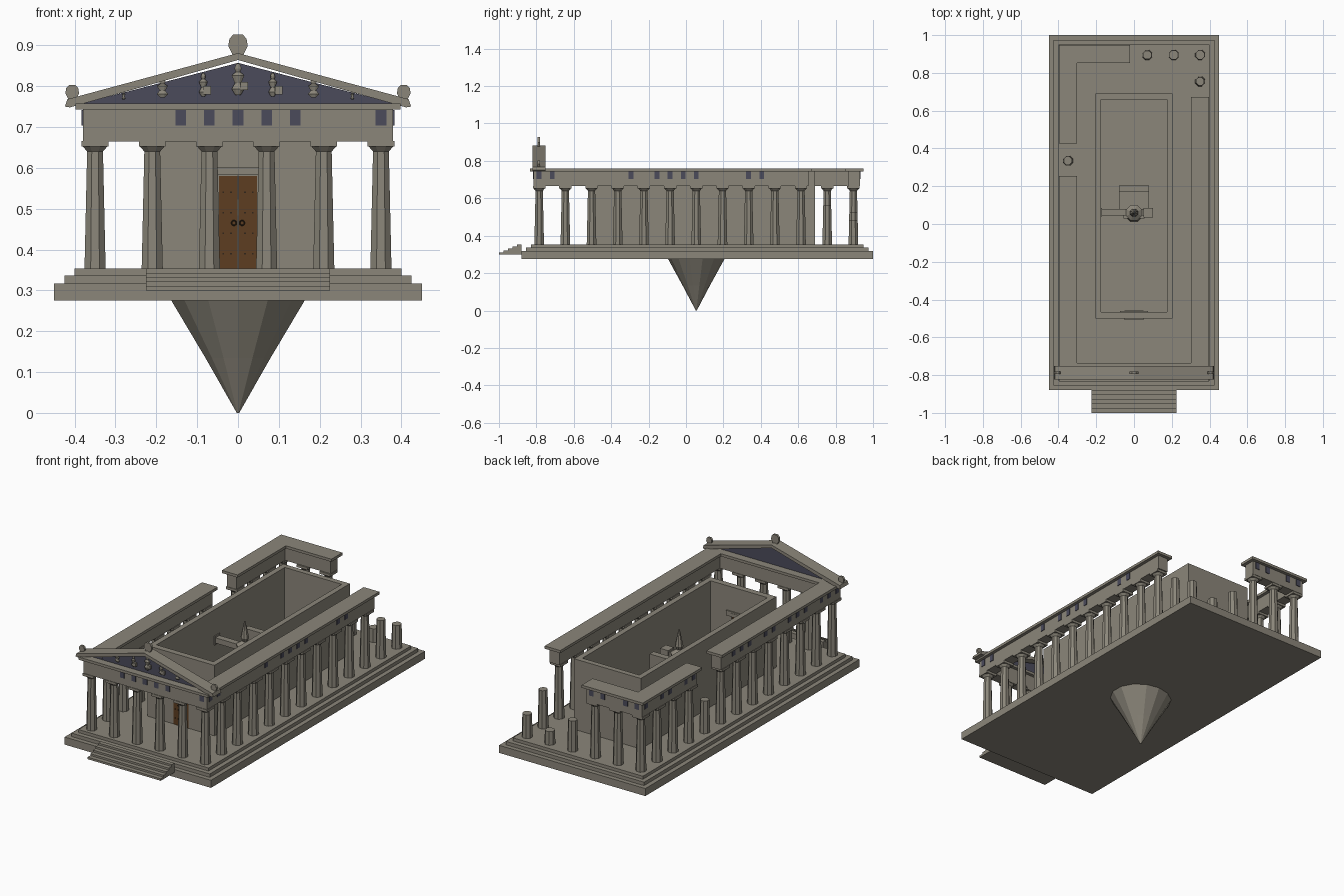
import bpy
import bmesh
from math import cos, sin, pi

default_cube = bpy.data.objects.get("Cube")
if default_cube:
    bpy.data.objects.remove(default_cube, do_unlink=True)


def material(name, rgb):
    mat = bpy.data.materials.new(name)
    mat.use_nodes = True
    mat.diffuse_color = (*rgb, 1)
    mat.node_tree.nodes["Principled BSDF"].inputs["Base Color"].default_value = (*rgb, 1)
    return mat


STONE = material("weathered stone", (.26, .24, .195))
BLUE = material("dull blue paint", (.07, .07, .105))
WOOD = material("brown wood", (.11, .048, .015))
IRON = material("dark iron", (.03, .018, .01))


def finish(name, bm, mat, location=(0, 0, 0)):
    bmesh.ops.recalc_face_normals(bm, faces=bm.faces[:])
    mesh = bpy.data.meshes.new(name)
    bm.to_mesh(mesh)
    bm.free()
    mesh.materials.append(mat)
    return place(name, mesh, location)


def place(name, mesh, location):
    obj = bpy.data.objects.new(name, mesh)
    obj.location = location
    bpy.context.collection.objects.link(obj)
    return obj


def add_box(bm, x, y, z):
    """Add a box given its (low, high) range on each axis."""
    corners = bmesh.ops.create_cube(bm, size=1)["verts"]
    for v in corners:
        v.co = [r[0] if c < 0 else r[1] for c, r in zip(v.co, (x, y, z))]


def boxes(name, ranges, mat=STONE):
    bm = bmesh.new()
    for x, y, z in ranges:
        add_box(bm, x, y, z)
    return finish(name, bm, mat)


def add_lathe(bm, profile, sides):
    """Revolve (radius, height) points about z and cap the ends."""
    rings = []
    for radius, z in profile:
        angles = [2 * pi * (i + .5) / sides for i in range(sides)]
        rings.append([bm.verts.new((radius * cos(a), radius * sin(a), z)) for a in angles])
    for low, high in zip(rings, rings[1:]):
        for i in range(sides):
            j = (i + 1) % sides
            bm.faces.new((low[i], low[j], high[j], high[i]))
    bm.faces.new(rings[0])
    bm.faces.new(rings[-1])


def lathe(name, profile, sides, location, mat=STONE):
    bm = bmesh.new()
    add_lathe(bm, profile, sides)
    return finish(name, bm, mat, location)


def prism(name, outline, y, mat=STONE, location=(0, 0, 0)):
    """Extrude an (x, z) outline along y."""
    bm = bmesh.new()
    face = bm.faces.new([bm.verts.new((px, y[0], pz)) for px, pz in outline])
    moved = bmesh.ops.extrude_face_region(bm, geom=[face])["geom"]
    bmesh.ops.translate(bm, vec=(0, y[1] - y[0], 0),
                        verts=[g for g in moved if isinstance(g, bmesh.types.BMVert)])
    return finish(name, bm, mat, location)


# Stepped platform, front stair and rock point below
FLOOR = .353
for label, inset, low, high in (("lower", 0, .275, .317), ("middle", .025, .317, .336),
                                ("upper", .05, .336, FLOOR)):
    boxes(label + "_platform",
          [((inset - .45, .45 - inset), (inset - .88, 1 - inset), (low, high))])
boxes("front_stair", [((-.225, .225), (-1 + .024 * i, -.88), (.3, .311 + .0105 * i))
                      for i in range(5)])
rock = lathe("rock_point", [(.003, 0), (.082, .135), (.168, .276)], 14, (0, .055, 0))
rock.scale.y = .9

# Colonnade: whole columns share one mesh, broken ones are short stumps
STEP, FIRST, SIDE = .14, -.785, .35
SHAFT, BASE_R, TOP_R = .287, .028, .021
bm = bmesh.new()
add_lathe(bm, [(BASE_R, 0), (TOP_R, SHAFT), (.034, SHAFT + .014)], 8)
add_box(bm, (-.033, .033), (-.033, .033), (SHAFT + .012, SHAFT + .026))
first = finish("column", bm, STONE, (-SIDE, FIRST, FLOOR))

stumps = {(5, 12): .13, (4, 12): .075, (3, 12): .17, (5, 11): .21, (0, 8): .18}
for col in range(6):
    for row in range(13):
        if col not in (0, 5) and row not in (0, 12) or (col, row) == (0, 0):
            continue
        spot = (-SIDE + STEP * col, FIRST + STEP * row, FLOOR)
        height = stumps.get((col, row))
        if height:
            radius = BASE_R + (TOP_R - BASE_R) * height / SHAFT
            lathe("broken_column", [(BASE_R, 0), (radius, height)], 8, spot)
        else:
            place("column", first.data, spot)


# Entablature runs: architrave, frieze band and overhanging cornice
def entablature(name, x, y, open_ends):
    def grown(amount):
        gx = [x[0] - amount, x[1] + amount]
        gy = [y[0] - amount, y[1] + amount]
        return gx, gy
    inner, outer = grown(0), grown(.018)
    for axis, end, value in open_ends:
        outer[axis][end] = value
    boxes(name, [(*inner, (.665, .703)), (*inner, (.703, .743)), (*outer, (.743, .758))])


entablature("front_entablature", (-.38, .38), (-.815, -.755), [])
entablature("right_entablature", (-.38, -.32), (-.76, .235), [])
entablature("left_entablature", (.32, .38), (-.76, .655), [])
entablature("back_right_entablature", (-.38, -.32), (.445, .93), [])
entablature("back_entablature", (-.38, -.04), (.87, .93), [])

# Blue frieze panels as thin plates
HALF, BAND = .013, (.704, .742)


def side_panels(name, x, ys):
    boxes(name, [((x - .003, x + .003), (y - HALF, y + HALF), BAND) for y in ys], BLUE)


def end_panels(name, y, xs):
    boxes(name, [((x - HALF, x + HALF), (y - .003, y + .003), BAND) for x in xs], BLUE)


def slots(start, numbers):
    return [start + .07 * n for n in numbers]


end_panels("front_frieze_panels", -.815, slots(0, (-2, -1, 0, 1, 2, 5)))
end_panels("back_frieze_panels", .93, slots(-SIDE, (0, 1, 3, 4)))
side_panels("left_frieze_panels", .38, slots(FIRST, (0, 1, 7, 9, 10, 11, 12, 16, 17)))
side_panels("right_frieze_panels", -.38,
            slots(FIRST, (0, 1, 2, 4, 5, 6, 8, 9, 11, 12, 13, 18, 19, 21, 22, 24)))

# Pediment with raking cornices, blue field and ornaments
prism("pediment_field", [(-.385, .757), (.385, .757), (0, .857)], (-.792, -.782), BLUE)
rake = prism("raking_cornices", [(0, .864), (0, .881), (.418, .768), (.424, .75), (.412, .748)],
             (-.822, -.752))
rake.modifiers.new("mirror", 'MIRROR')

half_leaf = [(.007, 0), (.024, .032), (.021, .05), (.011, .061)]
leaf = half_leaf + [(-x, z) for x, z in reversed(half_leaf)]
for name, x, z, size in (("top_ornament", 0, .866, 1), ("left_ornament", .406, .76, .7),
                         ("right_ornament", -.406, .76, .7)):
    prism(name, [(px * size, pz * size) for px, pz in leaf], (-.006, .006),
          location=(x, -.787, z))

# Carved figures standing in the pediment
figure = [(.006, 0), (.014, .012), (.007, .024), (.014, .04), (.005, .047),
          (.008, .054), (.004, .064)]
for x, size, width in ((0, 1.2, 1), (.085, .9, .9), (.185, .7, 1.5), (.28, .3, 1.2)):
    for side in ((1, -1) if x else (1,)):
        carved = lathe("pediment_figure", figure, 8, (x * side, -.797, .764 + .012 * size))
        carved.scale = (size * width, .6 * size, size)
for x, z in ((.015, .8), (-.075, .79), (.1, .79)):
    boxes("pediment_shield", [((x - .009, x + .009), (-.806, -.794), (z - .01, z + .01))])

# Inner chamber walls with a doorway
TOP = .745
WALL = (FLOOR, TOP)
boxes("chamber_walls", [((-.205, -.175), (-.5, .69), WALL), ((.175, .205), (-.5, .69), WALL),
                        ((-.175, .175), (.66, .69), WALL),
                        ((-.175, -.046), (-.5, -.466), WALL),
                        ((.046, .175), (-.5, -.466), WALL),
                        ((-.046, .046), (-.5, -.466), (.58, TOP))])
boxes("door_lintel", [((-.05, .05), (-.508, -.458), (.582, .602)),
                      ((-.075, .075), (-.468, -.46), (.582, .61))])

# Double door with studs and ring handles
for side, name in ((1, "left_door"), (-1, "right_door")):
    xs = sorted((.001 * side, .046 * side))
    boxes(name, [(xs, (-.502, -.468), (FLOOR, .58))], WOOD)
    boxes(name + "_studs", [((side * x - .002, side * x + .002), (-.505, -.5), (z - .002, z + .002))
                            for x in (.017, .036) for z in (.39, .44, .49, .54)], IRON)
    bpy.ops.mesh.primitive_torus_add(major_radius=.006, minor_radius=.0015, major_segments=10,
                                     minor_segments=4, location=(side * .01, -.505, .465),
                                     rotation=(pi / 2, 0, 0))
    ring = bpy.context.object
    ring.name = name + "_handle"
    ring.data.materials.append(IRON)

# Seated statue inside the chamber
boxes("throne", [((-.08, .08), (.07, .205), (FLOOR, .52)), ((-.08, .08), (.17, .205), (.52, .62)),
                 ((-.055, .055), (.03, .09), (FLOOR, .47))])
lathe("statue_body", [(.05, 0), (.045, .13), (.028, .17), (.045, .24), (.014, .26),
                      (.022, .28), (.018, .3), (.003, .37)], 8, (0, .06, FLOOR))
boxes("statue_arms", [((-.2, .1), (.045, .08), (.56, .59)), ((-.2, -.17), (.04, .085), (.55, .6)),
                      ((.05, .1), (.035, .085), (.55, .6))])
